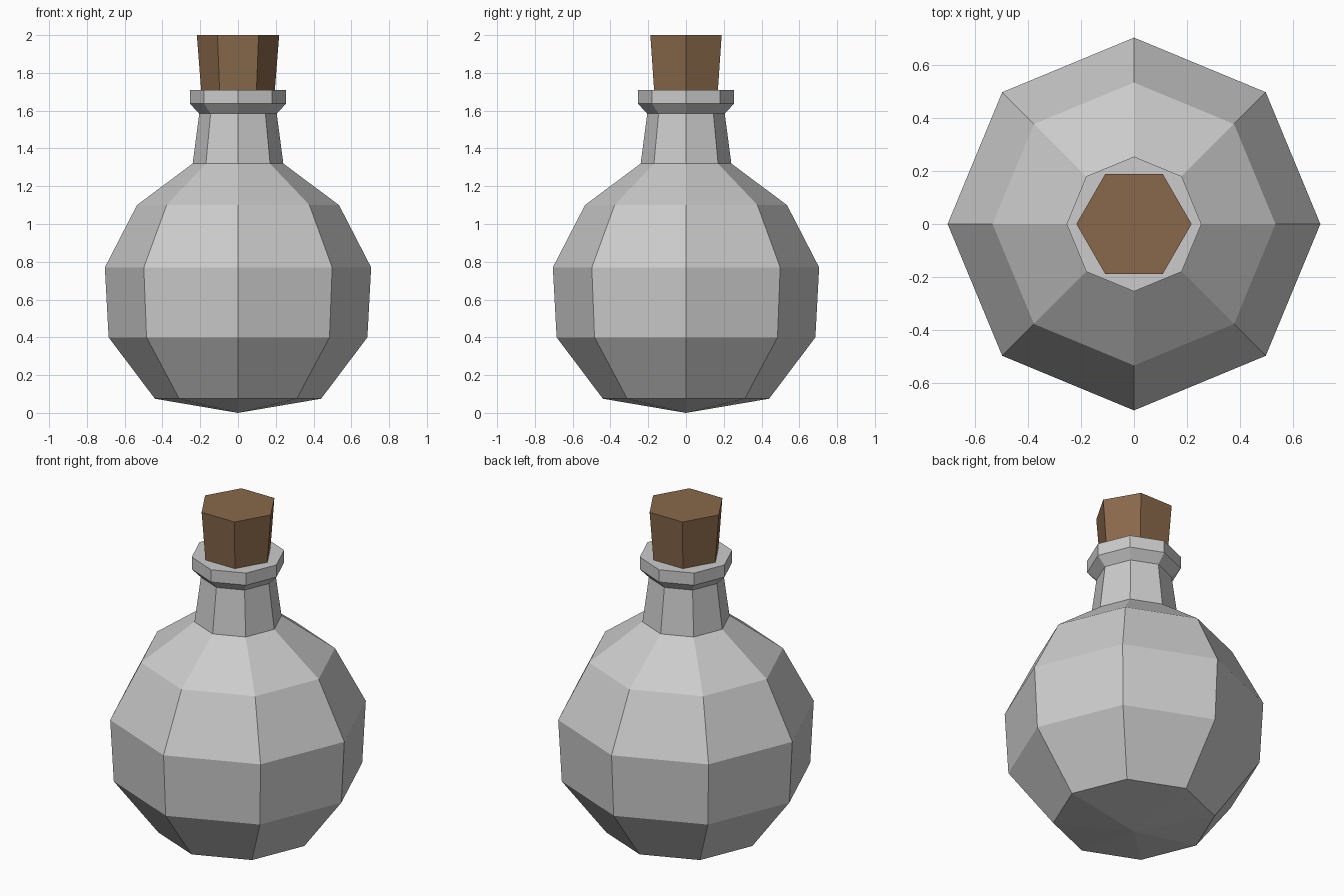
import bpy, bmesh
from math import cos, sin, tau

if "Cube" in bpy.data.objects:
    bpy.data.objects.remove(bpy.data.objects["Cube"])


def lathe(name, profile, sides, color=None):
    """Revolve (radius, z) points around z; zero-radius ends become poles."""
    bm = bmesh.new()
    rings = []
    for r, z in profile:
        n = sides if r > 0 else 1
        rings.append([bm.verts.new((r * cos(tau * i / sides), r * sin(tau * i / sides), z))
                      for i in range(n)])
    for a, b in zip(rings, rings[1:]):
        for i in range(sides):
            j = (i + 1) % sides
            if len(a) == 1:
                bm.faces.new((a[0], b[j], b[i]))
            else:
                bm.faces.new((a[i], a[j], b[j], b[i]))
    # Flat caps on open ends
    if len(rings[0]) > 1:
        bm.faces.new(rings[0][::-1])
    bm.faces.new(rings[-1])
    bmesh.ops.recalc_face_normals(bm, faces=bm.faces[:])
    mesh = bpy.data.meshes.new(name)
    bm.to_mesh(mesh)
    bm.free()
    obj = bpy.data.objects.new(name, mesh)
    bpy.context.collection.objects.link(obj)
    if color:
        mat = bpy.data.materials.new(name + "_material")
        mat.diffuse_color = color
        mat.use_nodes = True
        mat.node_tree.nodes["Principled BSDF"].inputs["Base Color"].default_value = mat.diffuse_color
        mesh.materials.append(mat)
    return obj


# Faceted round flask with neck and flared lip
lathe("bottle", [(0, 0), (0.44, 0.075), (0.685, 0.40), (0.705, 0.77), (0.535, 1.10),
                 (0.24, 1.32), (0.205, 1.585), (0.255, 1.637), (0.255, 1.71)], 8)

# Six-sided tapered stopper
lathe("cork", [(0.192, 1.67), (0.218, 2.0)], 6, (0.25, 0.14, 0.07, 1))
